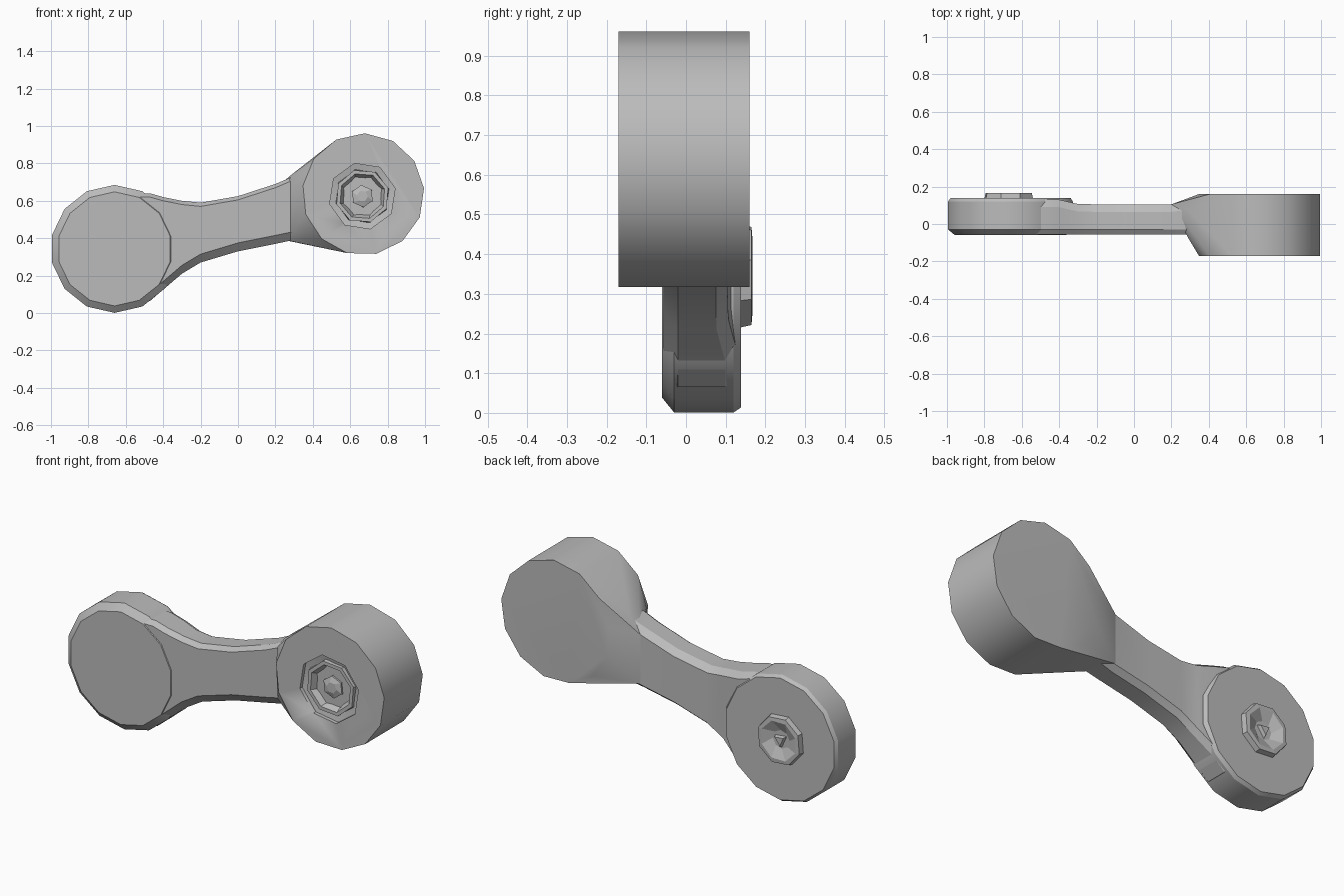
import bpy
import bmesh
from math import cos, sin, tau, radians

old = bpy.data.objects.get("Cube")
if old:
    bpy.data.objects.remove(old, do_unlink=True)

grey = bpy.data.materials.new("plain_grey")
grey.use_nodes = True
colour = (0.5, 0.5, 0.5, 1)
grey.diffuse_color = colour
grey.node_tree.nodes["Principled BSDF"].inputs["Base Color"].default_value = colour


def finish(name, bm, smooth=True):
    bmesh.ops.recalc_face_normals(bm, faces=bm.faces)
    mesh = bpy.data.meshes.new(name)
    bm.to_mesh(mesh)
    bm.free()
    mesh.materials.append(grey)
    obj = bpy.data.objects.new(name, mesh)
    bpy.context.collection.objects.link(obj)
    bpy.ops.object.select_all(action="DESELECT")
    obj.select_set(True)
    bpy.context.view_layer.objects.active = obj
    if smooth:
        bpy.ops.object.shade_smooth_by_angle(angle=radians(28))
    return obj


def ring(centre, r, y, n, turn=0.0):
    """Polygon of n points facing along y."""
    return [(centre[0] + r * cos(tau * (i + turn) / n), y,
             centre[1] + r * sin(tau * (i + turn) / n)) for i in range(n)]


def loft(name, rings, smooth=True):
    """Skin a series of equal-sided rings and cap both ends."""
    bm = bmesh.new()
    loops = [[bm.verts.new(p) for p in r] for r in rings]
    n = len(loops[0])
    for a, b in zip(loops, loops[1:]):
        for i in range(n):
            j = (i + 1) % n
            bm.faces.new((a[i], a[j], b[j], b[i]))
    bm.faces.new(loops[0])
    bm.faces.new(loops[-1])
    return finish(name, bm, smooth)


def hull(name, points):
    """Convex solid around the points, with flat areas merged."""
    bm = bmesh.new()
    for p in points:
        bm.verts.new(p)
    out = bmesh.ops.convex_hull(bm, input=bm.verts)
    spare = {v for v in out["geom_interior"] if isinstance(v, bmesh.types.BMVert)}
    bmesh.ops.delete(bm, geom=list(spare), context="VERTS")
    bmesh.ops.dissolve_limit(bm, angle_limit=radians(1), verts=bm.verts, edges=bm.edges)
    return finish(name, bm)


# Thin round lobe with a softened front rim
lobe = (-0.66, 0.343)
loft("round_lobe", [ring(lobe, r, y, 14, 0.5) for r, y in
                    ((0.305, -0.06), (0.342, -0.03), (0.342, 0.12), (0.33, 0.138))])

# Curved arm: chamfered section at x, bottom, top, back depth
stations = ((-0.6, 0.06, 0.64, 0.13), (-0.47, 0.065, 0.64, 0.13), (-0.4, 0.125, 0.62, 0.13),
            (-0.3, 0.21, 0.6, 0.107), (-0.2, 0.27, 0.59, 0.105), (0, 0.33, 0.625, 0.105),
            (0.2, 0.37, 0.69, 0.105), (0.34, 0.4, 0.75, 0.12))
loft("arm", [[(x, -0.057, low + 0.045), (x, -0.02, low), (x, back - 0.03, low),
              (x, back, low + 0.025), (x, back, high - 0.025), (x, back - 0.04, high),
              (x, -0.03, high), (x, -0.057, high - 0.02)]
             for x, low, high, back in stations])

# Thick round head that tapers into the arm
head_centre = (0.67, 0.635)
neck = [(0.29, -0.075, 0.44), (0.29, -0.075, 0.72), (0.28, -0.02, 0.385),
        (0.28, 0.0, 0.735), (0.2, 0.105, 0.4), (0.2, 0.105, 0.665),
        (0.28, 0.09, 0.385), (0.28, 0.08, 0.735)]
head = hull("round_head", ring(head_centre, 0.326, -0.17, 13, 0.2)
            + ring(head_centre, 0.326, 0.16, 13, 0.2) + neck)

# Stepped octagonal socket in the head
socket = (0.665, 0.625)
cutter = loft("socket_cutter", [ring(socket, r, y, 8, 0.3) for r, y in
                                ((0.18, -0.25), (0.18, -0.15), (0.135, -0.14), (0.12, -0.08))])
cutter.hide_render = True
bpy.context.view_layer.objects.active = head
cut = head.modifiers.new("socket", "BOOLEAN")
cut.object = cutter
cut.solver = "EXACT"
bpy.ops.object.modifier_apply(modifier=cut.name)
bpy.data.objects.remove(cutter, do_unlink=True)

# Raised collar and faceted pin inside the socket
loft("socket_collar", [ring(socket, r, y, 8, 0.3 + t) for r, y, t in
                       ((0.15, -0.13, 0), (0.145, -0.16, 0.1), (0.125, -0.16, 0.1),
                        (0.09, -0.09, 0.3))], False)
loft("socket_pin", [ring(socket, r, y, 6, 0.4 + t) for r, y, t in
                    ((0.065, -0.08, 0), (0.06, -0.14, 0.2), (0.03, -0.15, 0.5))], False)

# Raised hub with a faceted hollow on the back of the lobe
hub = (-0.67, 0.345)
loft("back_hub", [ring(hub, r, y, 8, t) for r, y, t in
                  ((0.138, 0.13, 0.4), (0.13, 0.165, 0.4), (0.108, 0.167, 0.5),
                   (0.05, 0.142, 0.9))], False)
loft("hub_pin", [ring(hub, r, y, 3, 0.2) for r, y in ((0.045, 0.135), (0.03, 0.16))], False)
